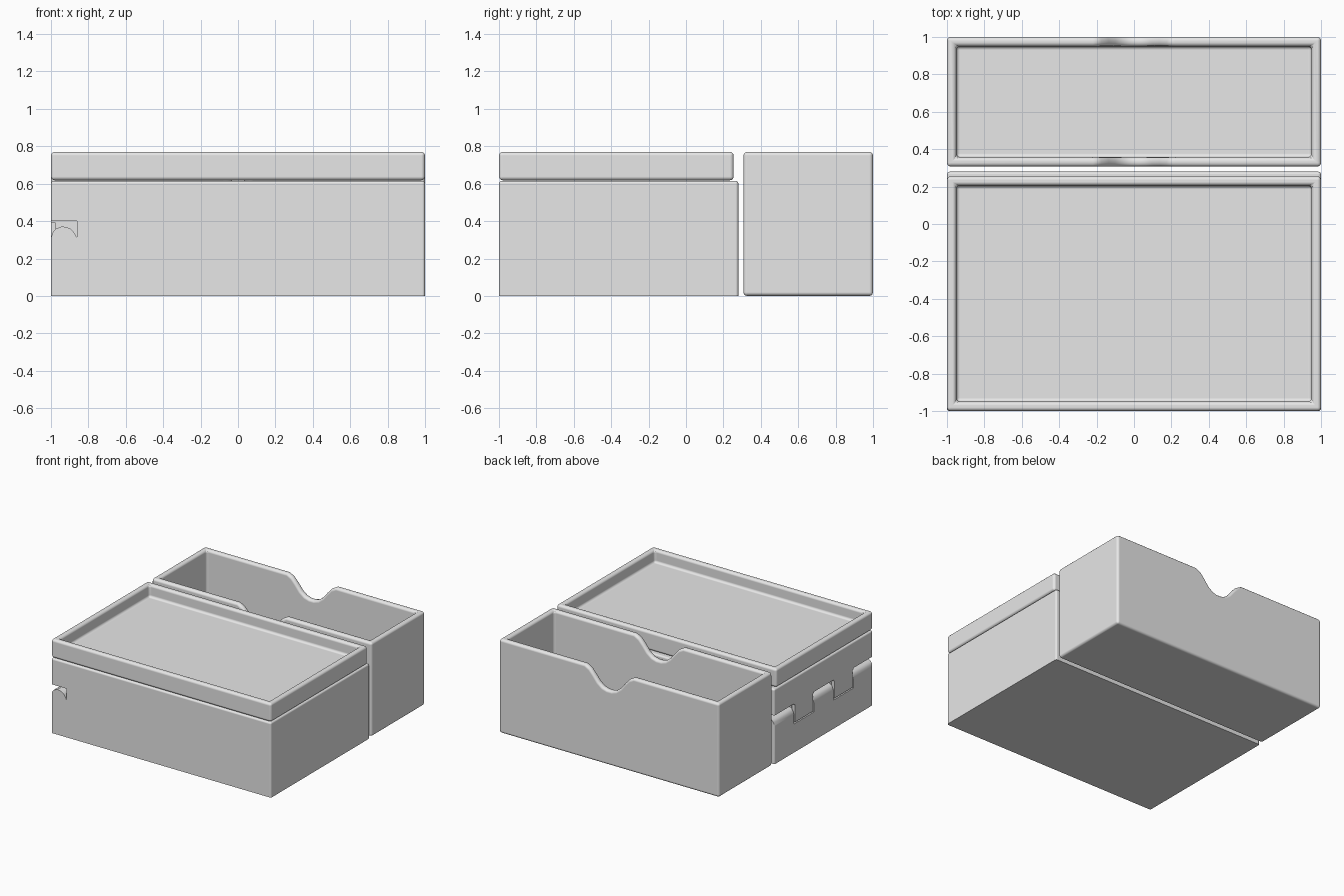
import bpy, bmesh, math

if "Cube" in bpy.data.objects:
    bpy.data.objects.remove(bpy.data.objects["Cube"])

grey = bpy.data.materials.new("plain grey")
grey.diffuse_color = (0.8, 0.8, 0.8, 1)
grey.use_nodes = True
grey.node_tree.nodes["Principled BSDF"].inputs["Base Color"].default_value = grey.diffuse_color


def make_object(name, bm):
    bmesh.ops.recalc_face_normals(bm, faces=bm.faces)
    mesh = bpy.data.meshes.new(name)
    bm.to_mesh(mesh)
    bm.free()
    mesh.materials.append(grey)
    obj = bpy.data.objects.new(name, mesh)
    bpy.context.collection.objects.link(obj)
    return obj


def prism(name, outline, y0, y1):
    """Extrude an (x, z) outline along y."""
    bm = bmesh.new()
    face = bm.faces.new([bm.verts.new((x, y0, z)) for x, z in outline])
    out = bmesh.ops.extrude_face_region(bm, geom=[face])
    verts = [v for v in out["geom"] if isinstance(v, bmesh.types.BMVert)]
    bmesh.ops.translate(bm, vec=(0, y1 - y0, 0), verts=verts)
    return make_object(name, bm)


def block(name, x, y, z):
    return prism(name, [(x[0], z[0]), (x[1], z[0]), (x[1], z[1]), (x[0], z[1])], *y)


def apply(obj, mod):
    bpy.context.view_layer.objects.active = obj
    bpy.ops.object.modifier_apply(modifier=mod.name)


def cut(obj, cutter):
    mod = obj.modifiers.new("cut", "BOOLEAN")
    mod.operation, mod.solver, mod.object = "DIFFERENCE", "EXACT", cutter
    apply(obj, mod)
    bpy.data.objects.remove(cutter)


def round_edges(obj, width):
    mod = obj.modifiers.new("round", "BEVEL")
    mod.width, mod.segments = width, 3
    mod.limit_method, mod.angle_limit = "ANGLE", math.radians(40)
    apply(obj, mod)


def smooth(obj):
    """Smooth the rounded edges while the large faces stay flat."""
    bpy.ops.object.select_all(action="DESELECT")
    obj.select_set(True)
    bpy.context.view_layer.objects.active = obj
    bpy.ops.object.shade_smooth_by_angle(angle=math.radians(35))
    mod = obj.modifiers.new("flat faces", "WEIGHTED_NORMAL")
    mod.keep_sharp = True
    mod.weight = 100
    apply(obj, mod)


# Lower box: flat bottom, rounded top and upright edges
base = block("lower_box", (-1, 1), (-1, 0.28), (0, 0.615))
bm = bmesh.new()
bm.from_mesh(base.data)
edges = [e for e in bm.edges if max(v.co.z for v in e.verts) > 0.1]
bmesh.ops.bevel(bm, geom=edges, offset=0.015, segments=3, profile=0.5, affect="EDGES")
bm.to_mesh(base.data)
bm.free()

# Interlocking channel on the left side: three open notches over a domed rail
notch = [(-1.05, 0.40), (-0.86, 0.40), (-0.86, 0.31), (-0.88, 0.345), (-0.90, 0.362),
         (-0.94, 0.372), (-0.975, 0.358), (-0.99, 0.34), (-1.0, 0.31), (-1.05, 0.31)]
for y0, y1 in ((-1.05, -0.744), (-0.488, -0.232), (0.024, 0.33)):
    cut(base, prism("notch_cutter", notch, y0, y1))
# Thin seam that drops around each tooth between the notches
for y0, y1 in ((-0.744, -0.488), (-0.232, 0.024)):
    cut(base, block("seam_cutter", (-1.05, -0.975), (y0, y1), (0.235, 0.245)))
    for y in (y0, y1 - 0.01):
        cut(base, block("seam_cutter", (-1.05, -0.975), (y, y + 0.01), (0.24, 0.39)))
smooth(base)

# Tray on top of the lower box
tray = block("top_tray", (-1, 1), (-1, 0.255), (0.618, 0.77))
cut(tray, block("tray_cutter", (-0.95, 0.95), (-0.95, 0.205), (0.67, 0.9)))
round_edges(tray, 0.02)
smooth(tray)

# Deep open bin at the back with a finger scoop in both long walls
bin_box = block("rear_bin", (-1, 1), (0.307, 1), (0, 0.77))
cut(bin_box, block("bin_cutter", (-0.95, 0.95), (0.357, 0.95), (0.05, 0.9)))
half = [(0.22, 0.77), (0.175, 0.745), (0.135, 0.70), (0.10, 0.655),
        (0.06, 0.624), (0.02, 0.612)]
scoop = [(0.22, 0.9)] + half + [(-x, z) for x, z in reversed(half)] + [(-0.22, 0.9)]
cut(bin_box, prism("scoop_cutter", scoop, 0.2, 1.1))
round_edges(bin_box, 0.02)
smooth(bin_box)
